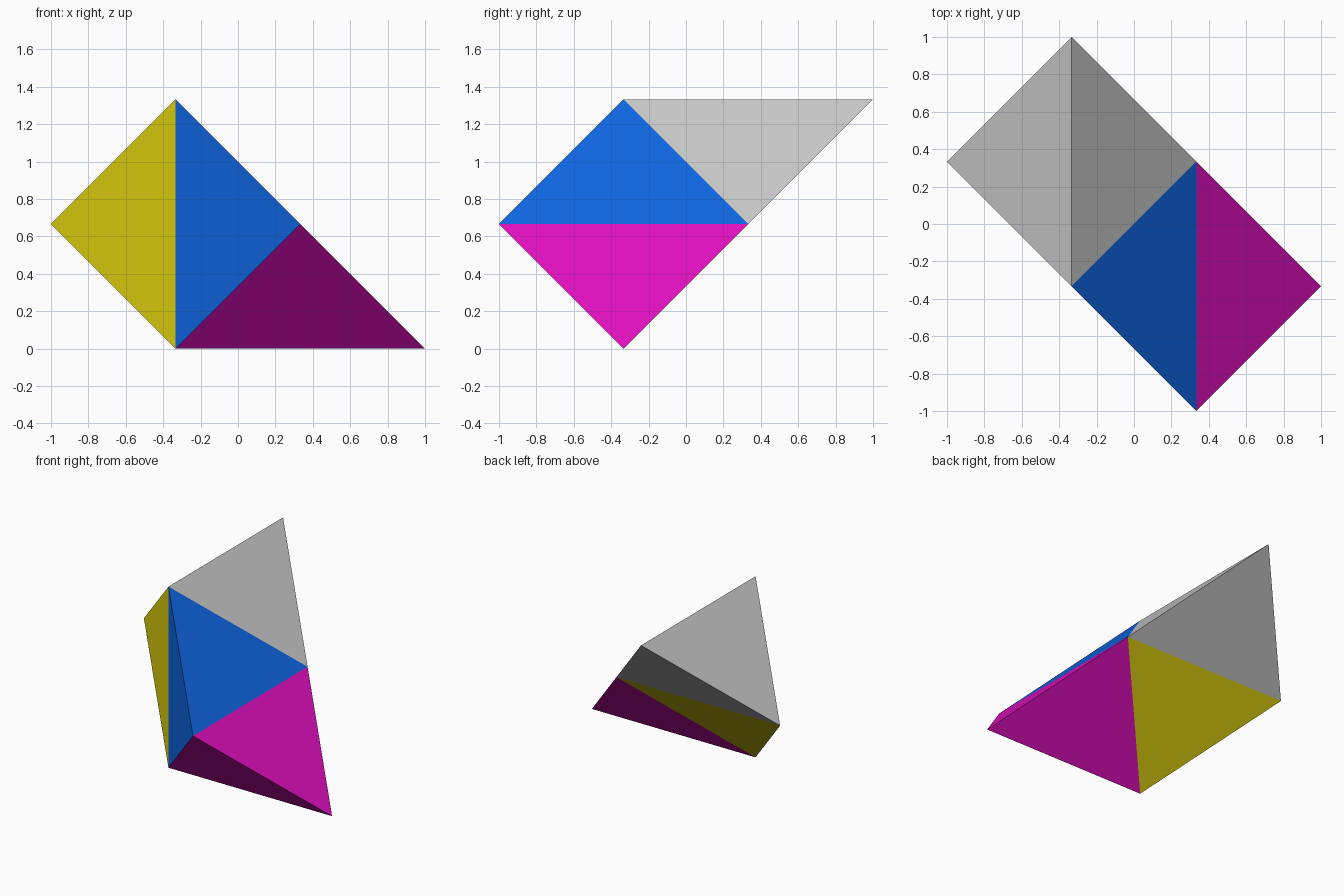
import bpy
import bmesh
from mathutils import Vector

if "Cube" in bpy.data.objects:
    bpy.data.objects.remove(bpy.data.objects["Cube"])

U = 2 / 3  # half of the long edge; also the distance between opposite long edges
X, Y, Z = Vector((U, 0, 0)), Vector((0, U, 0)), Vector((0, 0, U))


def tetrahedron(name, mid_a, axis_a, mid_b, axis_b, color=None):
    """Tetrahedron spanned by two perpendicular, opposite long edges."""
    bm = bmesh.new()
    for mid, axis in ((mid_a, axis_a), (mid_b, axis_b)):
        for sign in (-1, 1):
            bm.verts.new(Vector(mid) + sign * axis)
    bmesh.ops.convex_hull(bm, input=bm.verts[:])
    bmesh.ops.recalc_face_normals(bm, faces=bm.faces[:])
    mesh = bpy.data.meshes.new(name)
    bm.to_mesh(mesh)
    bm.free()
    obj = bpy.data.objects.new(name, mesh)
    bpy.context.collection.objects.link(obj)
    if color:
        mat = bpy.data.materials.new(name + "_color")
        mat.diffuse_color = (*color, 1)
        mat.use_nodes = True
        mat.node_tree.nodes["Principled BSDF"].inputs["Base Color"].default_value = mat.diffuse_color
        mesh.materials.append(mat)
    return obj


# Midpoints of the long edges, in order along the chain
T = 1 / 3
top_edge = (-T, T, 2 * U)      # runs along y
back_edge = (-T, T, U)         # runs along x
upright_edge = (-T, -T, U)     # runs along z
front_edge = (T, -T, U)        # runs along y
base_edge = (T, -T, 0)         # runs along x

# Chain of four tetrahedra, each sharing a face with the next
tetrahedron("grey_tetrahedron", top_edge, Y, back_edge, X)
tetrahedron("yellow_tetrahedron", back_edge, X, upright_edge, Z, (0.8, 0.69, 0.005))
tetrahedron("blue_tetrahedron", upright_edge, Z, front_edge, Y, (0.005, 0.14, 0.8))
tetrahedron("magenta_tetrahedron", front_edge, Y, base_edge, X, (0.8, 0.005, 0.55))
